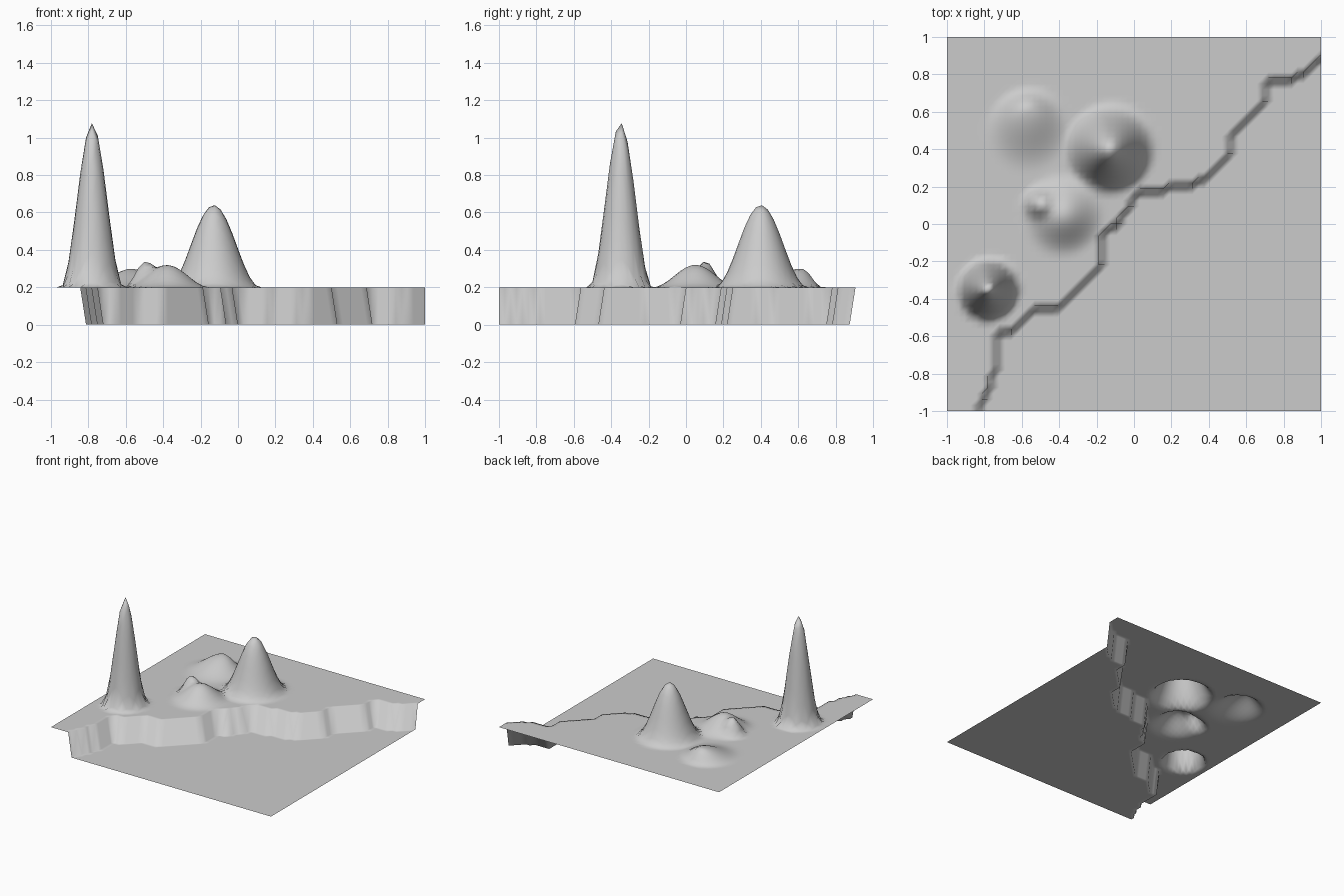
import bpy, bmesh, math
from mathutils import Vector

cube = bpy.data.objects.get("Cube")
if cube:
    bpy.data.objects.remove(cube, do_unlink=True)

CELLS = 64
PLATEAU = 0.2

# Centre line of the cliff, from the front edge to the far side edge
CLIFF = [(-.83, -1), (-.78, -.90), (-.78, -.82), (-.735, -.79), (-.735, -.58),
         (-.66, -.575), (-.54, -.453), (-.41, -.453), (-.172, -.22), (-.172, -.055),
         (-.10, -.01), (-.02, .08), (.015, .172), (.165, .175), (.19, .203),
         (.32, .205), (.42, .27), (.50, .37), (.52, .48), (.62, .56),
         (.70, .66), (.705, .766), (.81, .766), (.91, .81), (1, .89)]

# Hills: base centre, base radius, height, and how far the summit leans to the back
HILLS = [((-.78, -.35), .17, .88, 0),
         ((-.13, .40), .25, .44, 0),
         ((-.38, .05), .23, .12, 0),
         ((-.51, .11), .10, .095, 0),
         ((-.57, .50), .23, .10, .12)]


def on_plateau(x, y):
    """The cliff always climbs along x + y, so compare y - x at the same x + y."""
    u = x + y
    (ax, ay), (bx, by) = CLIFF[0], CLIFF[1]
    for (ax, ay), (bx, by) in zip(CLIFF, CLIFF[1:]):
        if u <= bx + by:
            break
    t = (u - ax - ay) / (bx + by - ax - ay)
    edge = (ay - ax) + t * ((by - bx) - (ay - ax))
    return y - x > edge


def hill(x, y, centre, radius, height, lean):
    """Cosine hill whose contours are circles sliding toward the summit."""
    q = Vector((x, y)) - Vector(centre) - Vector((0, lean))
    d = Vector((0, -lean))
    k = radius ** 2 - d.length_squared
    qd = q.dot(d)
    t = (math.sqrt(qd * qd + k * q.length_squared) - qd) / k
    return height * (1 + math.cos(math.pi * t)) / 2 if t < 1 else 0


def ground(x, y):
    if not on_plateau(x, y):
        return 0
    return PLATEAU + sum(hill(x, y, *h) for h in HILLS)


# Terrain sheet, split along the direction of the cliff
bm = bmesh.new()
steps = [2 * i / CELLS - 1 for i in range(CELLS + 1)]
grid = [[bm.verts.new((x, y, ground(x, y))) for y in steps] for x in steps]
for i in range(CELLS):
    for j in range(CELLS):
        a, b = grid[i][j], grid[i + 1][j]
        c, d = grid[i + 1][j + 1], grid[i][j + 1]
        bm.faces.new((a, b, c))
        bm.faces.new((a, c, d))
for f in bm.faces:
    f.smooth = True

mesh = bpy.data.meshes.new("terrain")
bm.to_mesh(mesh)
bm.free()
terrain = bpy.data.objects.new("terrain", mesh)
bpy.context.collection.objects.link(terrain)

# Plain grey surface
grey = bpy.data.materials.new("light grey")
grey.use_nodes = True
colour = (0.6, 0.6, 0.6, 1)
grey.diffuse_color = colour
grey.node_tree.nodes["Principled BSDF"].inputs["Base Color"].default_value = colour
mesh.materials.append(grey)
